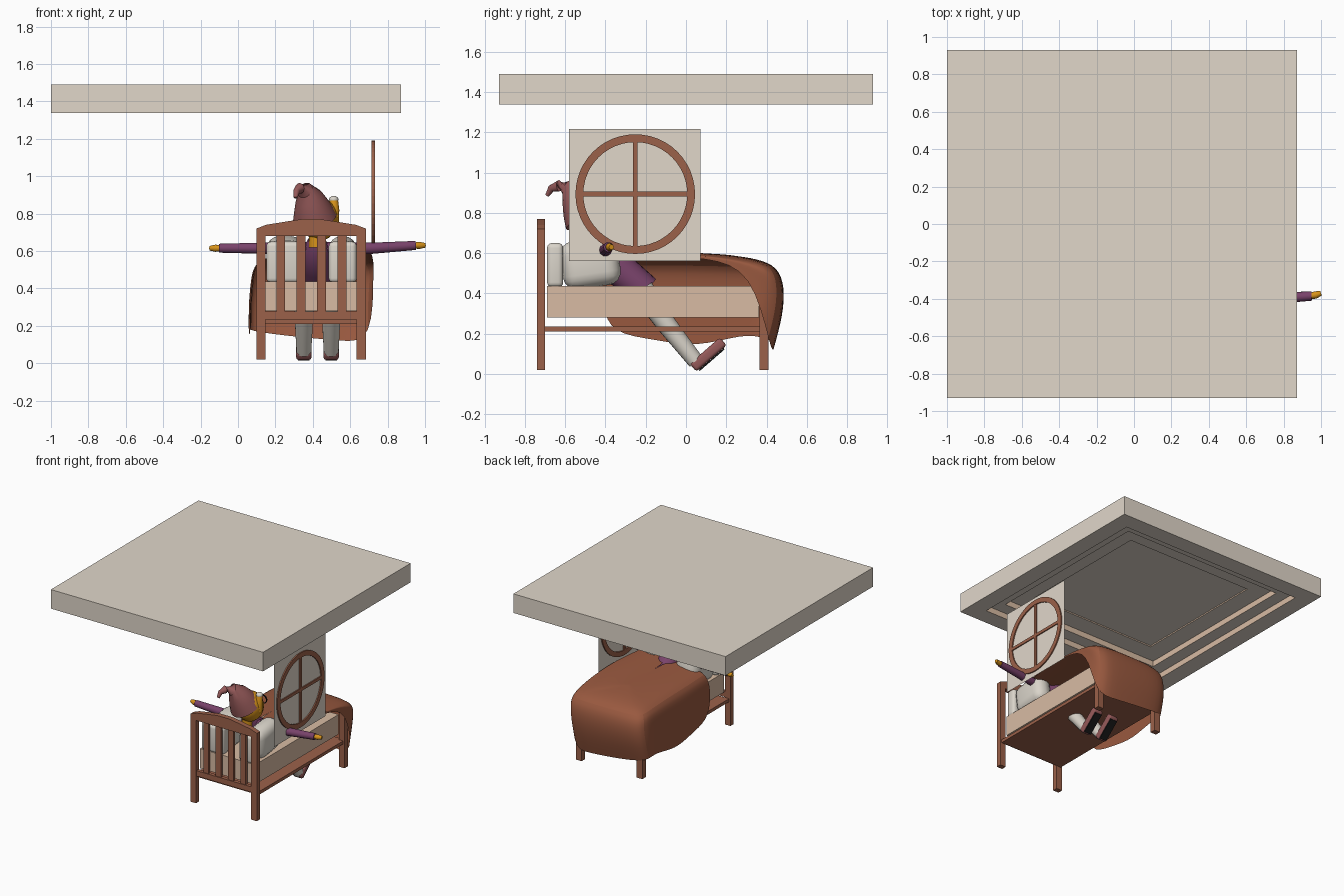
import bpy, bmesh, math
from mathutils import Vector, Matrix

cube = bpy.data.objects.get("Cube")
if cube:
    bpy.data.objects.remove(cube, do_unlink=True)


def material(name, *rgb):
    m = bpy.data.materials.new(name)
    m.use_nodes = True
    m.diffuse_color = (*rgb, 1)
    m.node_tree.nodes["Principled BSDF"].inputs["Base Color"].default_value = (*rgb, 1)
    return m


PLASTER = material("plaster", .75, .68, .59)
WOOD = material("brown wood", .33, .12, .068)
TAN = material("tan", .69, .50, .37)
BLANKET = material("rust blanket", .32, .10, .05)
PURPLE = material("purple cloth", .19, .055, .145)
SKIN = material("golden skin", .68, .29, .01)
HAT = material("dusky red felt", .30, .10, .10)
LINEN = material("off white linen", .70, .66, .59)
BLACK = material("black", .01, .01, .01)


def finish(name, bm, mats, smooth=False):
    bmesh.ops.recalc_face_normals(bm, faces=bm.faces)
    me = bpy.data.meshes.new(name)
    bm.to_mesh(me)
    bm.free()
    ob = bpy.data.objects.new(name, me)
    bpy.context.collection.objects.link(ob)
    for m in mats if isinstance(mats, list) else [mats]:
        me.materials.append(m)
    if smooth:
        bpy.ops.object.select_all(action='DESELECT')
        ob.select_set(True)
        bpy.context.view_layer.objects.active = ob
        bpy.ops.object.shade_smooth_by_angle(angle=math.radians(40))
    return ob


def box(name, x, y, z, mat, bevel=0, tilt=0, segments=4):
    """Box from three (low, high) ranges, optionally rounded and tilted about x."""
    bm = bmesh.new()
    size = [b - a for a, b in (x, y, z)]
    bmesh.ops.create_cube(bm, size=1, matrix=Matrix.Diagonal((*size, 1)))
    if bevel:
        bmesh.ops.bevel(bm, geom=bm.edges[:], offset=bevel, segments=segments,
                        profile=.5, affect='EDGES')
    centre = Vector([(a + b) / 2 for a, b in (x, y, z)])
    bm.transform(Matrix.Translation(centre) @ Matrix.Rotation(math.radians(tilt), 4, 'X'))
    return finish(name, bm, mat, bevel > 0)


def tube(name, points, radii, mat, sides=16):
    """Tapered tube swept through the points."""
    bm = bmesh.new()
    pts = [Vector(p) for p in points]
    rings = []
    for i, (p, r) in enumerate(zip(pts, radii)):
        d = pts[min(i + 1, len(pts) - 1)] - pts[max(i - 1, 0)]
        side = d.cross(Vector((.3, .9, -.3))).normalized()
        up = side.cross(d).normalized()
        angles = [math.tau * k / sides for k in range(sides)]
        rings.append([bm.verts.new(p + r * (math.cos(a) * side + math.sin(a) * up))
                      for a in angles])
    for a, b in zip(rings, rings[1:]):
        for k in range(sides):
            n = (k + 1) % sides
            bm.faces.new((a[k], a[n], b[n], b[k]))
    bm.faces.new(rings[0])
    bm.faces.new(rings[-1])
    return finish(name, bm, mat, True)


def ball(name, centre, size, mat):
    bm = bmesh.new()
    bmesh.ops.create_uvsphere(bm, u_segments=20, v_segments=12, radius=1,
                              matrix=Matrix.Translation(centre) @ Matrix.Diagonal((*size, 1)))
    return finish(name, bm, mat, True)


def hoop(name, centre, inner, outer, depth, axis, mat, steps=48):
    """Flat ring with a square section, around the x or y axis."""
    bm = bmesh.new()
    ax = Vector((1, 0, 0)) if axis == 'X' else Vector((0, 1, 0))
    c, up = Vector(centre), Vector((0, 0, 1))
    corners = [(inner, -depth), (outer, -depth), (outer, depth), (inner, depth)]
    vs = [bm.verts.new(c + up * r + ax * d / 2) for r, d in corners]
    edges = [bm.edges.new((vs[i], vs[i - 1])) for i in range(4)]
    bmesh.ops.spin(bm, geom=vs + edges, cent=c, axis=ax, angle=math.tau, steps=steps)
    bmesh.ops.remove_doubles(bm, verts=bm.verts, dist=.0001)
    return finish(name, bm, mat)


# Ceiling slab with stepped tray recesses beneath
bm = bmesh.new()
bmesh.ops.create_cube(bm, size=1, matrix=Matrix.Translation((-.064, 0, 1.414))
                      @ Matrix.Diagonal((1.872, 1.86, .152, 1)))
floor = min(bm.faces, key=lambda f: f.calc_center_median().z)
for inset, rise in ((.19, .045), (.14, .045), (.21, .01)):
    bmesh.ops.inset_region(bm, faces=[floor], thickness=inset)
    floor = bmesh.ops.extrude_discrete_faces(bm, faces=[floor])["faces"][0]
    bmesh.ops.translate(bm, verts=floor.verts, vec=(0, 0, rise))
for f in bm.faces:
    zs = [v.co.z for v in f.verts]
    f.material_index = int(.005 < max(zs) - min(zs) < .1)
finish("ceiling", bm, [PLASTER, TAN])

# Window panel with round frame and cross bars
bm = bmesh.new()
bm.faces.new([bm.verts.new((.723, y, z)) for y, z in
              ((-.58, .56), (.072, .56), (.072, 1.217), (-.58, 1.217))])
finish("window_panel", bm, PLASTER)
hoop("window_frame", (.723, -.252, .893), .258, .297, .018, 'X', WOOD)
box("window_bar_upright", (.715, .731), (-.264, -.24), (.62, 1.17), WOOD)
box("window_bar_level", (.715, .731), (-.53, .025), (.881, .905), WOOD)

# Bed frame
for side, x in (("right", .098), ("left", .634)):
    span = (x, x + .05)
    box(f"head_post_{side}", span, (-.74, -.70), (.02, .72), WOOD)
    box(f"foot_post_{side}", span, (.365, .41), (.02, .49), WOOD)
for i in range(4):
    x = .205 + i * .109
    box(f"head_slat_{i}", (x, x + .047), (-.73, -.71), (.27, .69), WOOD)
box("head_lower_rail", (.148, .634), (-.735, -.705), (.235, .278), WOOD)
box("bed_base", (.11, .672), (-.70, .39), (.21, .235), WOOD)
bm = bmesh.new()
arch = [(.098, .68), (.684, .68), (.684, .72), (.63, .74), (.52, .758), (.44, .77),
        (.34, .77), (.26, .758), (.15, .74), (.098, .72)]
face = bm.faces.new([bm.verts.new((x, -.74, z)) for x, z in arch])
ext = bmesh.ops.extrude_face_region(bm, geom=[face], use_keep_orig=True)["geom"]
bmesh.ops.translate(bm, verts=[g for g in ext if isinstance(g, bmesh.types.BMVert)],
                    vec=(0, .04, 0))
finish("head_arch", bm, WOOD)
box("mattress", (.148, .634), (-.69, .362), (.28, .437), TAN)

# Pillows on both sides of the sleeper
for side, span in (("right", (.152, .35)), ("left", (.485, .634))):
    box(f"back_pillow_{side}", span, (-.69, -.61), (.43, .65), LINEN, .025)
    box(f"front_pillow_{side}", span, (-.62, -.33), (.43, .67), LINEN, .068, 8)

# Blanket: rim points (x, y, z, hem height) run from the open side round the foot
rim = [(.66, -.36, .61, .60), (.70, -.13, .605, .59), (.71, .1, .59, .575),
       (.72, .33, .56, .52), (.735, .44, .53, .11), (.56, .455, .535, .12),
       (.33, .455, .535, .14), (.14, .445, .53, .165), (.085, .40, .53, .18),
       (.085, .3, .54, .2), (.09, .05, .55, .13), (.09, -.15, .55, .17),
       (.10, -.39, .55, .2)]
bm = bmesh.new()
columns = []
for x, y, z, hem in rim:
    edge = Vector((x, y, z))
    spine = Vector((.4, max(-.39, min(y, .2)), .595))
    flare = 1.09 if x < .4 else .96
    bulge = 1.05 if x < .4 else 1.0
    hung = hem < .5
    column = [spine, spine.lerp(edge, .6) + Vector((0, 0, .012)), edge]
    if hung:
        column.append(Vector((.4 + (x - .4) * bulge, y * 1.08, z * .75 + hem * .25)))
        column.append(Vector((.4 + (x - .4) * flare, y * 1.06, z * .4 + hem * .6)))
        column.append(Vector((.4 + (x - .4) * flare, y * .96, hem)))
    else:
        column += [Vector((x + .005, y, z + (hem - z) * t)) for t in (.3, .6, 1)]
    columns.append([bm.verts.new(p) for p in column])
for a, b in zip(columns, columns[1:]):
    for j in range(len(a) - 1):
        bm.faces.new((a[j], a[j + 1], b[j + 1], b[j]))
bmesh.ops.remove_doubles(bm, verts=bm.verts, dist=.0005)
blanket = finish("blanket", bm, BLANKET, True)
soften = blanket.modifiers.new("soften", 'SUBSURF')
soften.levels = soften.render_levels = 2
for p in blanket.data.polygons:
    p.use_smooth = True

# Sleeper: torso, arms, legs and slippers
tube("torso", [(.42, -.46, .66), (.42, -.42, .60), (.42, -.33, .52), (.42, -.2, .41)],
     [.045, .08, .085, .08], PURPLE)
tube("neck", [(.42, -.48, .62), (.42, -.48, .72)], [.04, .04], SKIN)
for side, s in (("right", -1), ("left", 1)):
    z = .615 if s < 0 else .63
    reach = .52 if s < 0 else .53
    tube(f"arm_{side}", [(.42 + s * .05, -.42, .61), (.42 + s * .3, -.40, .615),
                         (.42 + s * reach, -.385, z)], [.04, .031, .025], PURPLE, 10)
    tube(f"hand_{side}", [(.42 + s * (reach - .01), -.385, z),
                          (.42 + s * (reach + .02), -.38, z),
                          (.42 + s * (reach + .05), -.37, z)], [.016, .02, .013], SKIN, 10)
    x = .425 + s * .073
    tube(f"leg_{side}", [(x, -.22, .42), (x, -.1, .25), (x, .05, .06)],
         [.06, .05, .04], LINEN)
    box(f"slipper_{side}", (x - .041, x + .041), (.01, .21), (.07, .122), HAT, .016, 41)
    box(f"sole_{side}", (x - .03, x + .03), (.045, .21), (.067, .075), BLACK, 0, 41)

# Head, hat, hair and spectacles
ball("head", (.435, -.47, .77), (.1, .105, .115), SKIN)
ball("nose", (.44, -.36, .76), (.022, .03, .022), SKIN)
for side, s in (("right", -1), ("left", 1)):
    hoop(f"spectacle_{side}", (.44 + s * .042, -.372, .8), .028, .035, .008, 'Y', BLACK, 16)
tube("ear", [(.51, -.47, .75), (.515, -.47, .82), (.512, -.46, .87)], [.03, .028, .024], SKIN, 10)
ball("hair_tuft", (.512, -.46, .875), (.025, .025, .02), LINEN)
tube("hat", [(.41, -.49, .775), (.397, -.52, .83), (.38, -.55, .885), (.358, -.585, .925),
             (.33, -.63, .935), (.313, -.67, .92), (.308, -.69, .885)],
     [.12, .1, .075, .045, .028, .018, .01], HAT, 20)
